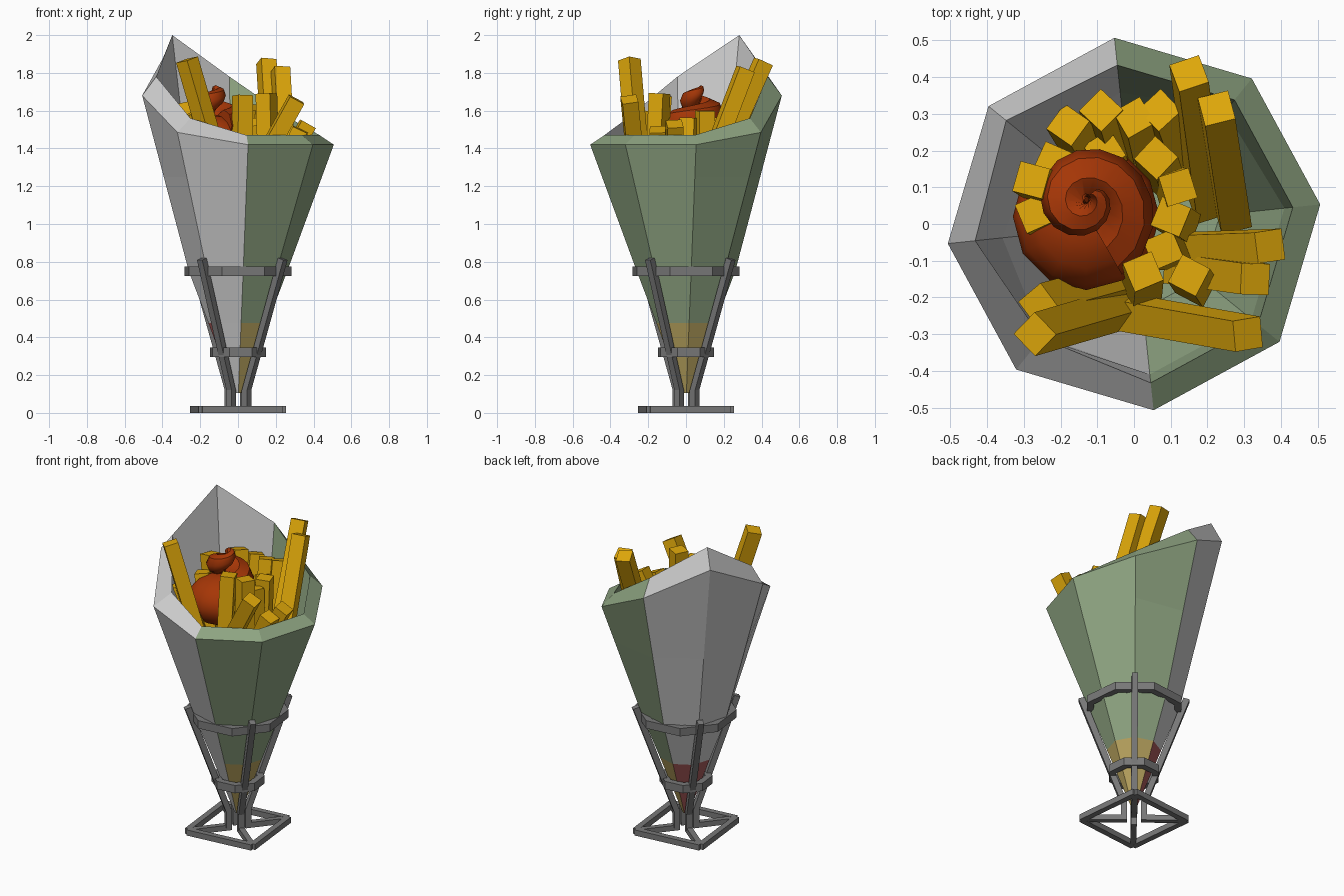
import bpy, bmesh, math
from mathutils import Vector, Matrix

if "Cube" in bpy.data.objects:
    bpy.data.objects.remove(bpy.data.objects["Cube"])

TURN = math.radians(6)          # the whole model is turned slightly about z


def mat(name, rgb):
    m = bpy.data.materials.new(name)
    m.diffuse_color = (*rgb, 1)
    m.use_nodes = True
    m.node_tree.nodes["Principled BSDF"].inputs["Base Color"].default_value = m.diffuse_color
    return m


GREEN = mat("green paper", (0.27, 0.37, 0.22))
WHITE = mat("white paper", (0.61, 0.61, 0.61))
TAN = mat("tan tip", (0.47, 0.36, 0.11))
RED = mat("red tip", (0.38, 0.10, 0.10))
METAL = mat("dark metal", (0.19, 0.19, 0.19))
FRY = mat("golden fry", (0.74, 0.39, 0.003))
SAUCE = mat("red sauce", (0.38, 0.037, 0.002))


def finish(bm, name, mats):
    bmesh.ops.recalc_face_normals(bm, faces=bm.faces)
    me = bpy.data.meshes.new(name)
    bm.to_mesh(me)
    bm.free()
    for m in mats:
        me.materials.append(m)
    ob = bpy.data.objects.new(name, me)
    bpy.context.collection.objects.link(ob)
    return ob


def polar(r, deg, z):
    a = math.radians(deg) + TURN
    return Vector((r * math.cos(a), r * math.sin(a), z))


def add_bar(bm, p0, p1, w, h=None, twist=0.0):
    """Square bar between two points."""
    p0, p1 = Vector(p0), Vector(p1)
    d = p1 - p0
    rot = d.to_track_quat('Z', 'Y').to_matrix().to_4x4()
    m = (Matrix.Translation((p0 + p1) / 2) @ rot @ Matrix.Rotation(twist, 4, 'Z')
         @ Matrix.Diagonal((w, h or w, d.length, 1)))
    bmesh.ops.create_cube(bm, size=1, matrix=m)


def loft(bm, rings, closed=False):
    """Bridge rings of equal vertex count with quads; returns faces by (row, side)."""
    vs = [[bm.verts.new(p) for p in ring] for ring in rings]
    n, faces = len(vs[0]), {}
    for i in range(len(vs) if closed else len(vs) - 1):
        a, b = vs[i], vs[(i + 1) % len(vs)]
        for k in range(n):
            j = (k + 1) % n
            faces[i, k] = bm.faces.new((a[k], a[j], b[j], b[k]))
    return vs, faces


# Paper cone: eight sides, slanted rim rising to a peak at the back left
rim_out = [1.42, 1.485, 1.68, 1.88, 1.68, 1.485, 1.42, 1.42]
rim_in = [1.47, 1.56, 1.78, 2.0, 1.78, 1.56, 1.47, 1.47]
rim_in_r = [0.435, 0.435, 0.435, 0.448, 0.435, 0.40, 0.435, 0.435]
mid_r = [0.262 + 0.248 * 0.5 / (z - 0.75) for z in rim_out]   # straight walls


def ring(r, z):
    rs = r if isinstance(r, list) else [r] * 8
    zs = z if isinstance(z, list) else [z] * 8
    return [polar(rs[k], 45 * k, zs[k]) for k in range(8)]


bm = bmesh.new()
rings = [ring(0.02, 0.105), ring(0.157, 0.475), ring(0.262, 0.75), ring(mid_r, 1.25),
         ring(0.51, rim_out), ring(rim_in_r, rim_in),
         ring([r - 0.035 for r in mid_r], 1.25), ring(0.235, 0.77)]
vs, faces = loft(bm, rings)
bm.faces.new(vs[0])
bm.faces.new(vs[-1])
for (row, k), f in faces.items():
    green = k in (6, 7, 0, 1)               # right half green, left half white
    f.material_index = 0 if green else 1
    if row == 0 and k != 5:                 # coloured tip
        f.material_index = 2 if green else 3
finish(bm, "paper_cone", [GREEN, WHITE, TAN, RED])

# Stand: square foot with diagonals, four bent legs, two octagonal hoops
bm = bmesh.new()
for k in range(4):
    a = 45 + 90 * k
    add_bar(bm, polar(0.303, a, 0.018), polar(0.303, a + 90, 0.018), 0.036)
    add_bar(bm, polar(0.295, a, 0.018), polar(0.04, a, 0.018), 0.034)
finish(bm, "stand_foot", [METAL])

bm = bmesh.new()
for k in range(4):
    a = 45 + 90 * k
    s = 0.018
    d, t = polar(1, a, 0), polar(1, a + 90, 0)
    path = [(0.058, 0.02), (0.058, 0.12), (0.305, 0.815)]
    secs = []
    for r, z in path:
        up = Vector((0, 0, 0.006 if z > 0.5 else 0))
        c = d * r + Vector((0, 0, z))
        secs.append([c + d * s - t * s - up, c + d * s + t * s - up,
                     c - d * s + t * s + up, c - d * s - t * s + up])
    v, _ = loft(bm, secs)
    bm.faces.new(v[0])
    bm.faces.new(v[-1])
finish(bm, "stand_legs", [METAL])

for name, R, z in (("upper_hoop", 0.296, 0.75), ("lower_hoop", 0.155, 0.32)):
    bm = bmesh.new()
    prof = [(R, z - 0.025), (R, z + 0.025), (R - 0.042, z + 0.025), (R - 0.042, z - 0.025)]
    loft(bm, [[polar(r, 22.5 + 45 * k, h) for k in range(8)] for r, h in prof], closed=True)
    finish(bm, name, [METAL])

# Fries: top centre x, y, z then base x, y (base height 1.05), twist
fries = [
    (0.15, 0.41, 1.86, 0.20, 0.05, 0.2), (0.225, 0.315, 1.82, 0.27, 0.02, 0.1),
    (0.37, -0.06, 1.53, 0.10, -0.07, 0.1), (0.33, -0.15, 1.50, 0.12, -0.12, 0.1),
    (0.31, -0.30, 1.66, -0.03, -0.24, 0.3), (-0.27, -0.30, 1.87, -0.03, -0.23, 0.5),
    (-0.26, -0.22, 1.58, -0.04, -0.16, 0.4), (0.025, -0.13, 1.68, 0.02, -0.18, 0.5),
    (0.15, -0.14, 1.69, 0.17, -0.17, 0.5), (0.12, 0.10, 1.60, 0.10, 0.10, 0.3),
    (0.10, 0.02, 1.56, 0.13, 0.00, 0.2), (0.08, -0.07, 1.52, 0.11, -0.07, 0.4),
    (0.06, 0.18, 1.56, 0.08, 0.12, 0.5), (0.07, 0.31, 1.62, 0.13, 0.15, 0.4),
    (0.00, 0.29, 1.62, 0.03, 0.16, 0.3), (-0.09, 0.31, 1.62, -0.04, 0.15, 0.5),
    (-0.18, 0.27, 1.64, -0.10, 0.14, 0.4), (-0.08, 0.20, 1.52, -0.05, 0.12, 0.2),
    (-0.22, 0.17, 1.55, -0.14, 0.10, 0.3), (-0.28, 0.12, 1.64, -0.17, 0.05, 0.3),
    (-0.27, 0.03, 1.56, -0.17, 0.0, 0.7),
]
bm = bmesh.new()
for x, y, z, bx, by, tw in fries:
    add_bar(bm, (bx, by, 1.05), (x, y, z), 0.085, twist=tw)
finish(bm, "fries", [FRY])

# Sauce: rounded mound with a thick tapering swirl on top
bm = bmesh.new()
bmesh.ops.create_uvsphere(bm, u_segments=12, v_segments=8, radius=1,
                          matrix=Matrix.Translation((-0.13, 0.02, 1.43))
                          @ Matrix.Diagonal((0.20, 0.20, 0.15, 1)))
c = Vector((-0.13, 0.03, 0))
secs, steps = [], 20
for i in range(steps + 1):
    u = i / steps
    a = math.radians(-60 + 460 * u)
    r, tube = 0.11 * (1 - u) ** 0.8, 0.085 - 0.06 * u ** 2
    out = Vector((math.cos(a), math.sin(a), 0))
    p = c + out * r + Vector((0.01, 0.05, 0)) * u + Vector((0, 0, 1.52 + 0.19 * u))
    secs.append([p + out * tube * math.cos(b) + Vector((0, 0, tube * math.sin(b)))
                 for b in (math.tau * j / 8 for j in range(8))])
v, _ = loft(bm, secs)
bm.faces.new(v[0])
bm.faces.new(v[-1])
sauce = finish(bm, "sauce", [SAUCE])
bpy.context.view_layer.objects.active = sauce
sauce.select_set(True)
bpy.ops.object.shade_smooth_by_angle(angle=math.radians(45))
